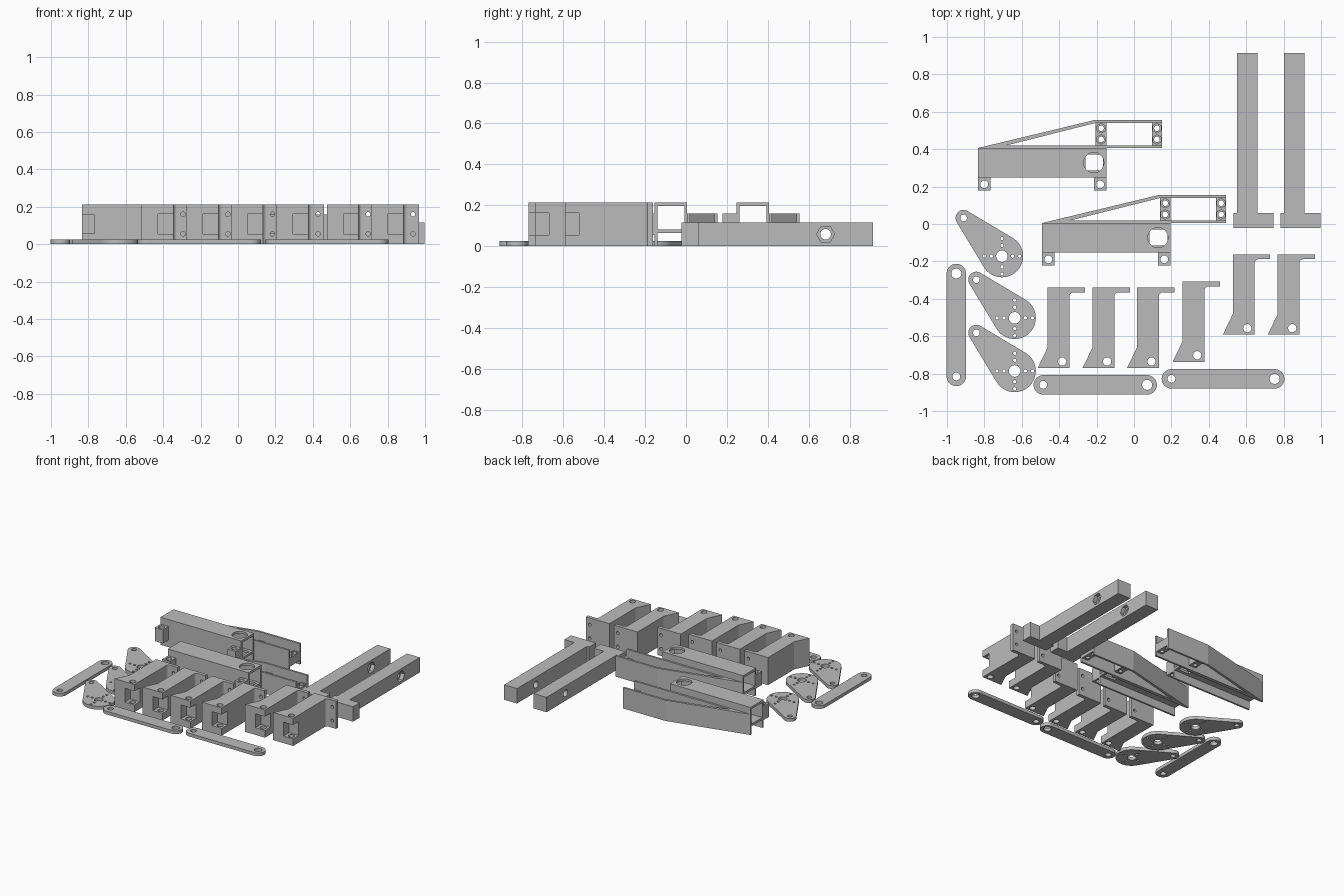
import bpy, bmesh, math
from mathutils import Matrix

if "Cube" in bpy.data.objects:
    bpy.data.objects.remove(bpy.data.objects["Cube"])

grey = bpy.data.materials.new("plain_grey")
grey.diffuse_color = (0.5, 0.5, 0.5, 1)
grey.use_nodes = True
grey.node_tree.nodes["Principled BSDF"].inputs["Base Color"].default_value = grey.diffuse_color


def circle(cx, cy, r, n=32, a0=0.0, a1=2 * math.pi, closed=True):
    k = n if closed else n - 1
    return [(cx + r * math.cos(a0 + (a1 - a0) * i / k),
             cy + r * math.sin(a0 + (a1 - a0) * i / k)) for i in range(n)]


def rect(x0, x1, y0, y1):
    return [(x0, y0), (x1, y0), (x1, y1), (x0, y1)]


def capsule(p, q, rp, rq):
    """Outline around two circles, joined by their outer tangents."""
    d = math.dist(p, q)
    a = math.atan2(q[1] - p[1], q[0] - p[0])
    t = math.acos((rp - rq) / d)
    return (circle(*q, rq, 24, a - t, a + t, False)
            + circle(*p, rp, 32, a + t, a - t + 2 * math.pi, False))


def prism_mesh(solids):
    """Extrude each (outline, low, high[, axis]) solid into one mesh."""
    bm = bmesh.new()
    turn = {"z": Matrix(),
            "x": Matrix(((0, 0, 1, 0), (1, 0, 0, 0), (0, 1, 0, 0), (0, 0, 0, 1))),
            "y": Matrix(((1, 0, 0, 0), (0, 0, 1, 0), (0, 1, 0, 0), (0, 0, 0, 1)))}
    for s in solids:
        pts, lo, hi = s[:3]
        m = turn[s[3] if len(s) > 3 else "z"]
        low = [bm.verts.new((x, y, lo)) for x, y in pts]
        top = [bm.verts.new((x, y, hi)) for x, y in pts]
        bm.faces.new(low[::-1])
        bm.faces.new(top)
        for i in range(len(pts)):
            j = (i + 1) % len(pts)
            bm.faces.new((low[i], low[j], top[j], top[i]))
        for v in low + top:
            v.co = m @ v.co
    bmesh.ops.recalc_face_normals(bm, faces=bm.faces)
    me = bpy.data.meshes.new("part")
    bm.to_mesh(me)
    bm.free()
    return me


def part(name, solid, cuts=(), offsets=((0, 0),)):
    """Make a solid, cut it, and place a copy at each offset."""
    me = prism_mesh([solid])
    ob = bpy.data.objects.new(name, me)
    bpy.context.collection.objects.link(ob)
    if cuts:
        cutter = bpy.data.objects.new("cutter", prism_mesh(cuts))
        cutter.hide_render = True
        bpy.context.collection.objects.link(cutter)
        mod = ob.modifiers.new("cut", "BOOLEAN")
        mod.operation, mod.solver, mod.object = "DIFFERENCE", "EXACT", cutter
        mod.use_self = True
        deps = bpy.context.evaluated_depsgraph_get()
        me = bpy.data.meshes.new_from_object(ob.evaluated_get(deps))
        ob.modifiers.clear()
        ob.data = me
        bpy.data.objects.remove(cutter)
    me.materials.clear()
    me.materials.append(grey)
    for i, (dx, dy) in enumerate(offsets):
        o = ob if i == 0 else ob.copy()
        if i:
            bpy.context.collection.objects.link(o)
        o.location = (dx, dy, 0)


# Long bars with a widened foot and a nut pocket near the far end
bar = [(0.532, -0.022), (0.745, -0.022), (0.745, 0.06), (0.66, 0.06),
       (0.66, 0.915), (0.55, 0.915), (0.55, 0.06), (0.532, 0.06)]
part("long_bar", (bar, 0, 0.115),
     [(circle(0.683, 0.058, 0.026), 0.5, 0.7, "x"),
      (circle(0.683, 0.058, 0.044, 6), 0.63, 0.7, "x")],
     [(0, 0), (0.252, 0)])

# Six legs: slanted foot, slotted corner with pin hole, drilled flange
leg = ([(-0.515, -0.77), (-0.345, -0.77)]
       + circle(-0.325, -0.386, 0.02, 6, math.pi, math.pi / 2, False)
       + [(-0.262, -0.366), (-0.262, -0.34), (-0.462, -0.34), (-0.462, -0.66)])
part("leg", (leg, 0, 0.213),
     [(rect(-0.427, -0.3, -0.8, -0.702), 0.055, 0.162),
      (circle(-0.384, -0.735, 0.022), -0.1, 0.3),
      (circle(-0.294, 0.055, 0.012, 16), -0.4, -0.3, "y"),
      (circle(-0.294, 0.16, 0.012, 16), -0.4, -0.3, "y")],
     [(0, 0), (0.24, 0), (0.478, 0), (0.722, 0.033), (0.99, 0.178), (1.23, 0.178)])

# Flat links with a large and a small eye
for big, small in (((-0.95, -0.265), (-0.95, -0.815)),
                   ((0.07, -0.86), (-0.485, -0.86)),
                   ((0.752, -0.828), (0.2, -0.828))):
    part("flat_link", (capsule(big, small, 0.052, 0.0519), 0, 0.025),
         [(circle(*big, 0.027), -0.1, 0.1), (circle(*small, 0.021), -0.1, 0.1)])

# Teardrop cranks with a hub hole and a cross of screw holes
hub, tip = (-0.706, -0.172), (-0.911, 0.032)
holes = [(circle(*hub, 0.031), -0.1, 0.1), (circle(*tip, 0.018), -0.1, 0.1)]
for k in range(4):
    for r in (0.057, 0.095):
        a = k * math.pi / 2
        holes.append((circle(hub[0] + r * math.cos(a), hub[1] + r * math.sin(a),
                             0.009, 12), -0.1, 0.1))
part("teardrop_crank", (capsule(hub, tip, 0.113, 0.043), 0, 0.025), holes,
     [(0, 0), (0.068, -0.33), (0.068, -0.614)])

# Two arms, each a hollow box with lugs and a side brace
ARMS = [(0, 0), (0.343, -0.401)]
part("arm_box", (rect(-0.835, -0.147, 0.248, 0.406), 0, 0.213),
     [(rect(-1, 0, 0.262, 0.394), 0.08, 0.195),
      (rect(-1, 0, 0.262, 0.394), -0.1, 0.063),
      (circle(-0.215, 0.328, 0.054), 0.15, 0.3),
      (rect(-0.26, -0.165, 0.285, 0.372), 0.05, 0.1)], ARMS)

for x in (-0.835, -0.215):
    part("arm_lug", (rect(x, x + 0.068, 0.178, 0.248), 0.055, 0.16),
         [(circle(x + 0.034, 0.212, 0.021), 0, 0.3)], ARMS)

# Brace walls: diagonal outside, straight inside, open at the end
part("arm_brace", ([(-0.835, 0.406), (0.15, 0.406), (0.15, 0.556), (-0.21, 0.556)],
                   0, 0.16),
     [([(-0.68, 0.421), (0.3, 0.421), (0.3, 0.54), (-0.205, 0.54)], -0.1, 0.3)], ARMS)

# Cross bars between the brace walls, with nut pockets
for x0, x1 in ((-0.205, -0.147), (0.095, 0.15)):
    xm = (x0 + x1) / 2
    cuts = []
    for y in (0.452, 0.512):
        cuts += [(circle(xm, y, 0.015, 24), 0, 0.2),
                 (circle(xm, y, 0.025, 6, math.pi / 6, math.pi * 13 / 6), 0.075, 0.2)]
    part("cross_bar", (rect(x0, x1, 0.421, 0.54), 0.03, 0.095), cuts, ARMS)
